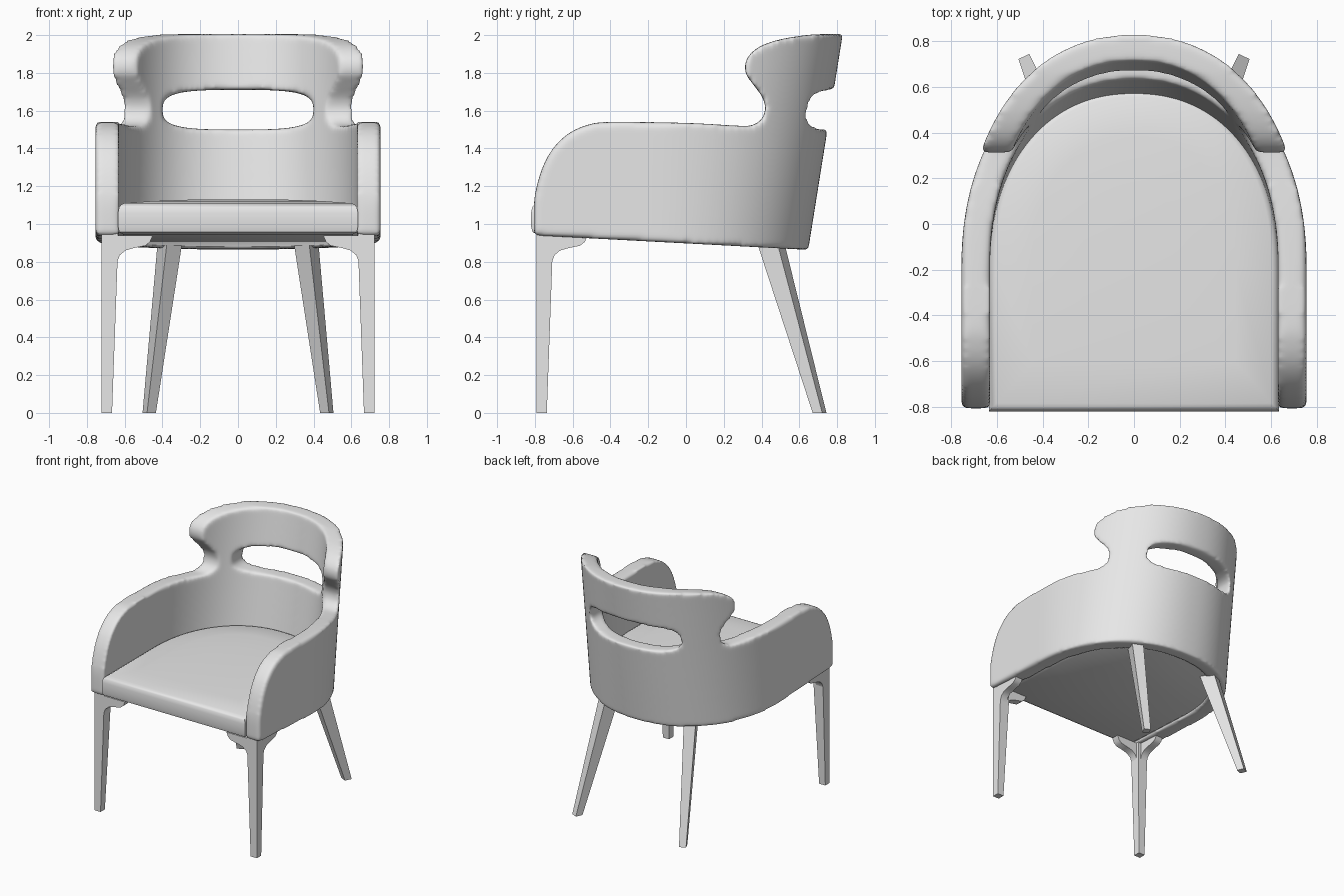
import bpy
import bmesh
from math import sin, cos, pi, radians, copysign
from mathutils import Vector

if "Cube" in bpy.data.objects:
    bpy.data.objects.remove(bpy.data.objects["Cube"], do_unlink=True)

grey = bpy.data.materials.new("plain grey")
grey.use_nodes = True
grey.diffuse_color = (0.8, 0.8, 0.8, 1)
for node in grey.node_tree.nodes:
    if node.type == 'BSDF_PRINCIPLED':
        node.inputs["Base Color"].default_value = grey.diffuse_color


def loft(name, rings, smooth=None):
    """Closed solid skinned through rings of equal length, capped at both ends."""
    bm = bmesh.new()
    rows = [[bm.verts.new(p) for p in ring] for ring in rings]
    count = len(rows[0])
    for low, high in zip(rows, rows[1:]):
        for i in range(count):
            j = (i + 1) % count
            bm.faces.new((low[i], low[j], high[j], high[i]))
    bm.faces.new(rows[0][::-1])
    bm.faces.new(rows[-1])
    bmesh.ops.recalc_face_normals(bm, faces=bm.faces)
    mesh = bpy.data.meshes.new(name)
    bm.to_mesh(mesh)
    bm.free()
    mesh.materials.append(grey)
    obj = bpy.data.objects.new(name, mesh)
    bpy.context.collection.objects.link(obj)
    if smooth:
        bpy.ops.object.select_all(action='DESELECT')
        obj.select_set(True)
        bpy.context.view_layer.objects.active = obj
        bpy.ops.object.shade_smooth_by_angle(angle=radians(smooth))
    return obj


def u_path(half_width, back, front, steps=64):
    """Plan outline: straight arms joined by a full rounded back."""
    centre, power = -0.2, 2 / 2.2
    path = [(half_width, front)]
    for i in range(steps + 1):
        c, s = cos(pi * i / steps), max(sin(pi * i / steps), 0)
        path.append((copysign(half_width * abs(c) ** power, c),
                     centre + (back - centre) * s ** power))
    return path + [(-half_width, front)]


def spline(points, steps=5):
    """Catmull-Rom curve through the points."""
    pts = [Vector(p) for p in points]
    pts = [pts[0]] + pts + [pts[-1]]
    out = []
    for a, b, c, d in zip(pts, pts[1:], pts[2:], pts[3:]):
        for k in range(steps):
            t = k / steps
            out.append(b + (c - a) * t / 2 + (a - b * 2.5 + c * 2 - d / 2) * t ** 2
                       + ((b - c) * 1.5 + (d - a) / 2) * t ** 3)
    return out + [pts[-1]]


def back_at(z):
    """The back leans outward with height."""
    return 0.65 + 0.16 * (z - 0.88)


# Upholstered shell: leaning U-shaped wall
rings = []
for i in range(9):
    z = 0.8 + i * 0.16
    outer = u_path(0.755, back_at(z), -0.95)
    inner = u_path(0.63, back_at(z) - 0.115, -0.95)
    rings.append([(x, y, z) for x, y in outer + inner[::-1]])
shell = loft("upholstered_shell", rings)

# Side silhouette: armrest, neck and headrest wing
edge = spline([(-0.805, 0.94), (-0.805, 1.1), (-0.79, 1.2), (-0.755, 1.31),
               (-0.70, 1.405), (-0.62, 1.48), (-0.52, 1.525), (-0.40, 1.54),
               (0.0, 1.535), (0.28, 1.52), (0.35, 1.523), (0.40, 1.555),
               (0.42, 1.61), (0.405, 1.67), (0.355, 1.74), (0.315, 1.80),
               (0.32, 1.87), (0.375, 1.93), (0.47, 1.97), (0.6, 1.995),
               (0.72, 2.005), (1.0, 2.008)])
side = [(p.x, p.y) for p in edge] + [(1.0, 0.855), (0.65, 0.863)]
side_cutter = loft("side_cutter", [[(x, y, z) for y, z in side] for x in (-1, 1)])

# Opening through the back
hole = []
for i in range(64):
    c, s = cos(2 * pi * i / 64), sin(2 * pi * i / 64)
    hole.append((copysign(0.40 * abs(c) ** 0.6, c),
                 1.605 + copysign(0.105 * abs(s) ** 0.6, s)))
hole_cutter = loft("hole_cutter", [[(x, y, z) for x, z in hole] for y in (0.2, 1.1)])

for cutter, operation in ((side_cutter, 'INTERSECT'), (hole_cutter, 'DIFFERENCE')):
    cutter.hide_render = True
    cut = shell.modifiers.new(operation.title(), 'BOOLEAN')
    cut.object, cut.operation, cut.solver = cutter, operation, 'EXACT'

# Soft padded edges
remesh = shell.modifiers.new("Remesh", 'REMESH')
remesh.mode, remesh.voxel_size, remesh.use_smooth_shade = 'VOXEL', 0.014, True
soften = shell.modifiers.new("Soften", 'SMOOTH')
soften.factor, soften.iterations = 0.5, 10

# Bake the shell and drop the cutters
graph = bpy.context.evaluated_depsgraph_get()
baked = bpy.data.meshes.new_from_object(shell.evaluated_get(graph))
shell.modifiers.clear()
shell.data = baked
baked.materials.clear()
baked.materials.append(grey)
for face in baked.polygons:
    face.material_index = 0
    face.use_smooth = True
for cutter in (side_cutter, hole_cutter):
    bpy.data.objects.remove(cutter, do_unlink=True)


# Seat cushion: rounded rim, slightly crowned top, sloping underside
def underside(y):
    return 0.945 - 0.048 * (y + 0.8)


plan = u_path(0.635, 0.59, -0.82)
rings = []
for scale, lift in ((0.955, 0), (0.99, 0.012), (1, 0.04)):
    ring = [(x * scale, (y + 0.1) * scale - 0.1) for x, y in plan]
    rings.append([(x, y, underside(y) + lift) for x, y in ring])
for scale, z in ((1, 1.06), (0.992, 1.088), (0.975, 1.102), (0.95, 1.11),
                 (0.7, 1.122), (0.35, 1.13)):
    rings.append([(x * scale, (y + 0.1) * scale - 0.1, z) for x, y in plan])
loft("seat_cushion", rings, smooth=40)


# Front legs: tapered posts with curved brackets under the seat rails
def box_ring(x0, x1, y0, y1, z):
    return [(x0, y0, z), (x1, y0, z), (x1, y1, z), (x0, y1, z)]


bracket = [(0.0, 0.94), (0.0, 0.74), (0.075, 0.76), (0.082, 0.80), (0.095, 0.835),
           (0.125, 0.86), (0.17, 0.873), (0.23, 0.885), (0.255, 0.905), (0.27, 0.94)]
for label, sign in (("left", 1), ("right", -1)):
    def mirrored(rings):
        return [[(x * sign, y, z) for x, y, z in ring] for ring in rings]

    loft(f"front_leg_{label}", mirrored([
        box_ring(0.667, 0.722, -0.792, -0.737, 0),
        box_ring(0.638, 0.722, -0.792, -0.708, 0.8),
        box_ring(0.636, 0.722, -0.792, -0.706, 0.95)]))
    loft(f"front_bracket_{label}", mirrored(
        [[(0.721 - d, y, z) for d, z in bracket] for y in (-0.791, -0.73)]), smooth=30)
    loft(f"side_bracket_{label}", mirrored(
        [[(x, -0.791 + d, z) for d, z in bracket] for x in (0.66, 0.721)]), smooth=30)

    # Splayed back legs, turned to follow their slant
    turn = radians(-25)
    rings = []
    for cx, cy, z, hx, hy in ((0.47, 0.707, 0, 0.026, 0.028),
                              (0.357, 0.44, 0.93, 0.045, 0.06)):
        rings.append([(cx + x * cos(turn) - y * sin(turn),
                       cy + x * sin(turn) + y * cos(turn), z)
                      for x, y, _ in box_ring(-hx, hx, -hy, hy, z)])
    loft(f"back_leg_{label}", mirrored(rings))
